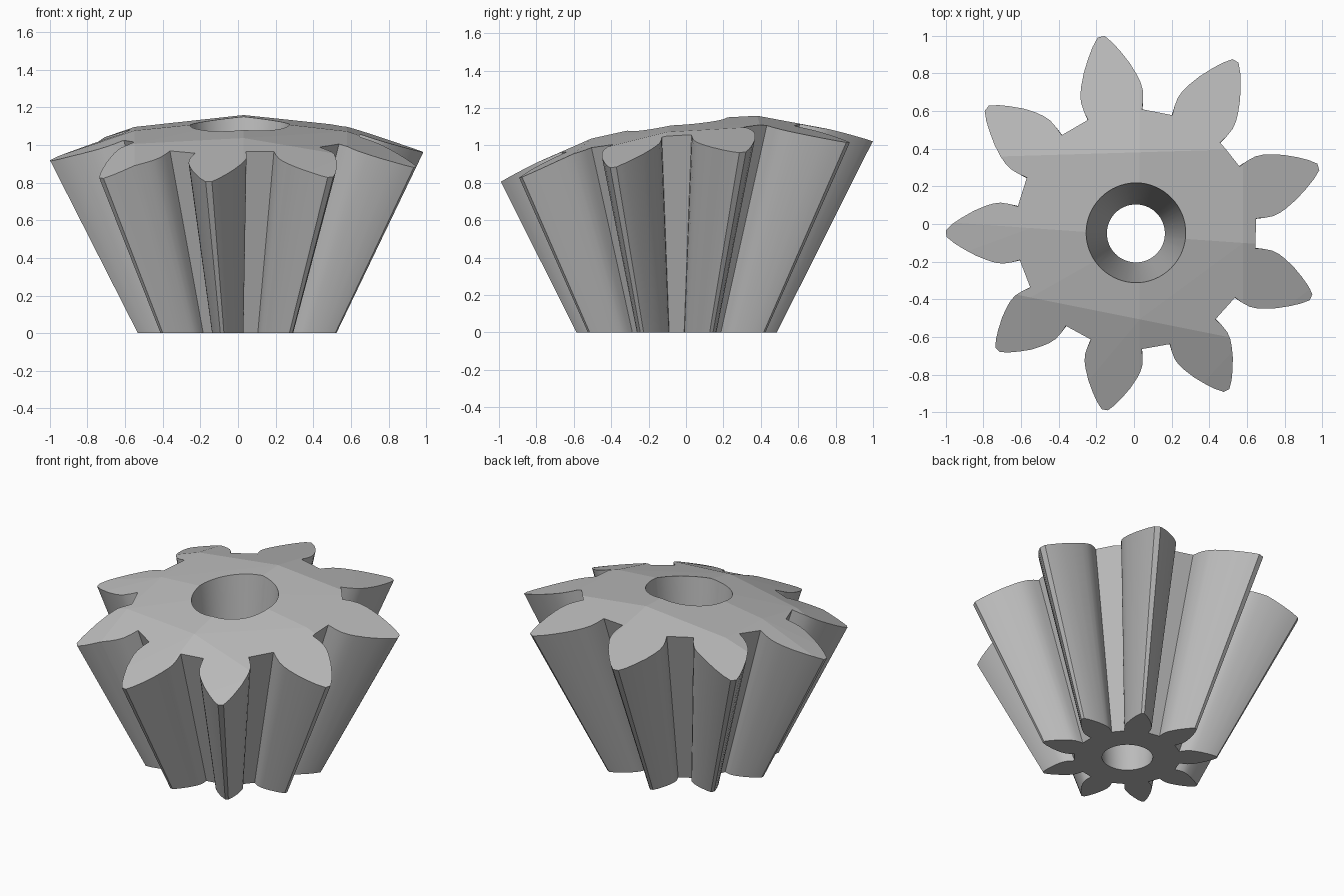
import bpy, bmesh, math
from mathutils import Matrix, Vector

cube = bpy.data.objects.get("Cube")
if cube:
    bpy.data.objects.remove(cube, do_unlink=True)

CENTRE = Vector((0.01, -0.05, 0))
APEX_DEPTH = 1.067      # distance of the cone apex below the base
TEETH = 9

steel = bpy.data.materials.new("plain_grey")
steel.use_nodes = True
GREY = (0.5, 0.5, 0.5, 1)
steel.diffuse_color = GREY
steel.node_tree.nodes["Principled BSDF"].inputs["Base Color"].default_value = GREY


def make_object(name, bm):
    bmesh.ops.recalc_face_normals(bm, faces=bm.faces)
    mesh = bpy.data.meshes.new(name)
    bm.to_mesh(mesh)
    bm.free()
    ob = bpy.data.objects.new(name, mesh)
    bpy.context.collection.objects.link(ob)
    ob.data.materials.append(steel)
    return ob


# Tooth half profile (distance out, half width) per unit distance from the apex
half = [(0.295, 0.0675), (0.318, 0.074), (0.343, 0.078), (0.365, 0.076), (0.385, 0.071),
        (0.42, 0.059), (0.456, 0.042), (0.485, 0.026), (0.508, 0.009)]
tooth = [(r, -w) for r, w in half] + [(r, w) for r, w in reversed(half)]
outline = []
for i in range(TEETH):
    turn = Matrix.Rotation(math.radians(20 + 360 / TEETH * i), 3, 'Z')
    outline += [turn @ Vector((r, w, 0)) for r, w in tooth]

# Tapered toothed body, taller than needed
bm = bmesh.new()
rings = []
for z in (0, 1.35):
    rings.append([bm.verts.new(p * (APEX_DEPTH + z) + CENTRE + Vector((0, 0, z)))
                  for p in outline])
low, high = rings
n = len(outline)
for i in range(n):
    j = (i + 1) % n
    bm.faces.new((low[i], low[j], high[j], high[i]))
bm.faces.new(low)
bm.faces.new(high)
gear = make_object("bevel_gear", bm)

# Coarse faceted dome that trims the top
bm = bmesh.new()
columns = (-1.2, -0.55, 0.03, 0.58, 1.2)
rows = ((-1.2, 0), (-0.5, -0.2), (-0.06, -0.07), (0.38, 0.03), (1.2, 0))
grid = []
for y0, tilt in rows:
    line = []
    for x in columns:
        y = y0 + tilt * x
        line.append(bm.verts.new((x, y, 1.16 - 0.19 * ((x - 0.03) ** 2 + (y - 0.3) ** 2))))
    grid.append(line)
for a, b in zip(grid, grid[1:]):
    for i in range(len(columns) - 1):
        bm.faces.new((a[i], a[i + 1], b[i + 1], b[i]))
bmesh.ops.triangulate(bm, faces=bm.faces)
skirt = bmesh.ops.extrude_edge_only(bm, edges=[e for e in bm.edges if e.is_boundary])
for v in skirt["geom"]:
    if isinstance(v, bmesh.types.BMVert):
        v.co.z = -0.5
bmesh.ops.holes_fill(bm, edges=[e for e in bm.edges if e.is_boundary], sides=0)
dome = make_object("dome_cutter", bm)

# Tapered bore
bm = bmesh.new()
bmesh.ops.create_cone(bm, cap_ends=True, segments=64, radius1=0.154 - 0.03,
                      radius2=0.154 + 0.15, depth=1.8,
                      matrix=Matrix.Translation(CENTRE + Vector((0, 0, 0.6))))
bore = make_object("bore_cutter", bm)

# Trim the body, then drop the cutters
bpy.context.view_layer.objects.active = gear
gear.select_set(True)
for cutter, op in ((dome, 'INTERSECT'), (bore, 'DIFFERENCE')):
    cutter.hide_render = True
    mod = gear.modifiers.new(cutter.name, 'BOOLEAN')
    mod.object, mod.operation, mod.solver = cutter, op, 'EXACT'
    bpy.ops.object.modifier_apply(modifier=mod.name)
    bpy.data.objects.remove(cutter, do_unlink=True)

# Smooth flanks and bore, flat facets on the top
bpy.ops.object.select_all(action='DESELECT')
gear.select_set(True)
bpy.ops.object.shade_smooth_by_angle(angle=math.radians(25))
for face in gear.data.polygons:
    if face.normal.z > 0.6:
        face.use_smooth = False
